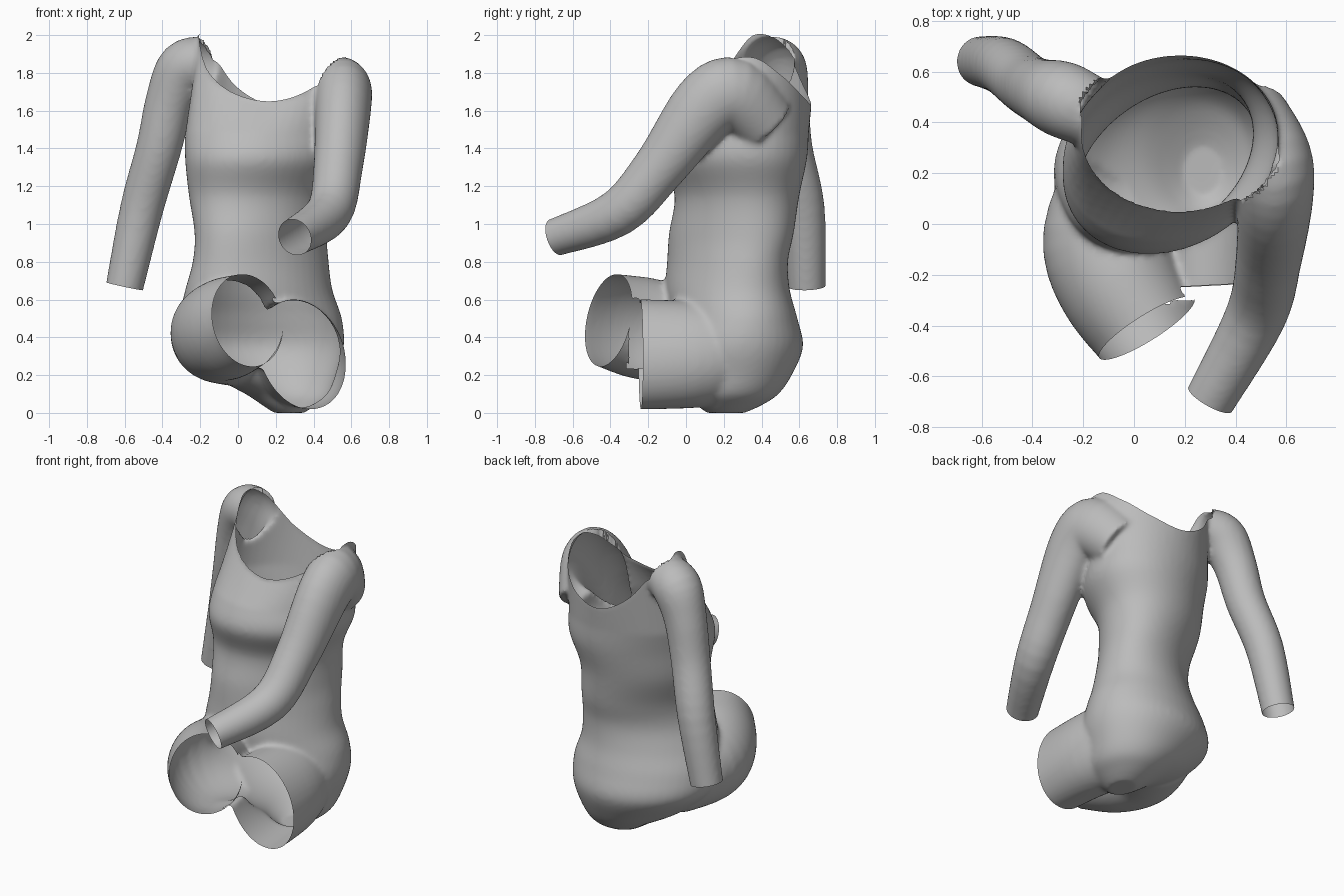
import bpy, bmesh, math
from mathutils import Vector

if "Cube" in bpy.data.objects:
    bpy.data.objects.remove(bpy.data.objects["Cube"], do_unlink=True)

SIDES = 48
ANGLES = [2 * math.pi * i / SIDES for i in range(SIDES)]

mat = bpy.data.materials.new("grey cloth")
mat.use_nodes = True
grey = (0.5, 0.5, 0.5, 1)
mat.diffuse_color = grey
mat.node_tree.nodes["Principled BSDF"].inputs["Base Color"].default_value = grey

# Neckline: an oval in plan, its height given every 30 degrees from the left shoulder
NECK = Vector((0.18, 0.36, 0))
NECK_RX, NECK_RY = 0.385, 0.305
NECK_Z = [1.88, 1.78, 1.67, 1.63, 1.73, 1.94, 2.0, 1.81, 1.69, 1.65, 1.71, 1.85]


def catmull(a, b, c, d, t):
    return b + t / 2 * (c - a + t * (2 * a - 5 * b + 4 * c - d + t * (3 * (b - c) + d - a)))


def spline(rows, steps=5):
    """Smooth rows of numbers through the given rows."""
    last = len(rows) - 1
    result = []
    for i in range(last):
        quad = [rows[min(max(i + k, 0), last)] for k in (-1, 0, 1, 2)]
        for s in range(steps):
            result.append([catmull(*column, s / steps) for column in zip(*quad)])
    return result + [list(rows[-1])]


def neck_height(a):
    t = (a / (2 * math.pi) % 1) * 12
    i = int(t)
    return catmull(*[NECK_Z[(i + k) % 12] for k in (-1, 0, 1, 2)], t - i)


def neck_polar(p):
    u, v = (p.x - NECK.x) / NECK_RX, (p.y - NECK.y) / NECK_RY
    return math.hypot(u, v), math.atan2(v, u)


def neck_ring(height):
    return [Vector((NECK.x + NECK_RX * math.cos(a), NECK.y + NECK_RY * math.sin(a),
                    height(a))) for a in ANGLES]


def loft(bm, rings):
    """Closed tube through rings of points."""
    loops = [[bm.verts.new(p) for p in ring] for ring in rings]
    for a, b in zip(loops, loops[1:]):
        for i in range(SIDES):
            j = (i + 1) % SIDES
            bm.faces.new((a[i], a[j], b[j], b[i]))
    bm.faces.new(loops[0][::-1])
    bm.faces.new(loops[-1])


def limb(bm, path, extend=0.03, roll=0.0):
    """Tube along (x, y, z, side radius, upright radius); returns its end cut."""
    rows = spline(path)
    pts = [Vector(p[:3]) for p in rows]
    radii = [p[3:] for p in rows]
    end = pts[-1].copy()
    out = (pts[-1] - pts[-2]).normalized()
    pts.append(end + out * extend)
    radii.append(radii[-1])
    rings = []
    for i, c in enumerate(pts):
        t = (pts[min(i + 1, len(pts) - 1)] - pts[max(i - 1, 0)]).normalized()
        flat = t.cross(Vector((0, 0, 1))).normalized()
        rise = flat.cross(t)
        side = flat * math.cos(roll) - rise * math.sin(roll)
        up = rise * math.cos(roll) + flat * math.sin(roll)
        rs, ru = radii[i]
        rings.append([c + side * rs * math.cos(a) + up * ru * math.sin(a) for a in ANGLES])
    loft(bm, rings)
    return end, out, side / radii[-1][0], up / radii[-1][1]


bm = bmesh.new()

# Torso: z, centre x, centre y, half width, half depth, skew
torso = [
    (0.00, 0.27, 0.21, 0.08, 0.10, 0),
    (0.04, 0.27, 0.23, 0.14, 0.17, 0),
    (0.10, 0.26, 0.25, 0.22, 0.24, 0),
    (0.20, 0.19, 0.25, 0.33, 0.31, 0.1),
    (0.35, 0.13, 0.25, 0.43, 0.37, 0.12),
    (0.50, 0.12, 0.25, 0.43, 0.34, 0.18),
    (0.65, 0.11, 0.22, 0.39, 0.33, 0.28),
    (0.80, 0.12, 0.22, 0.36, 0.32, 0.36),
    (0.95, 0.12, 0.24, 0.35, 0.33, 0.36),
    (1.15, 0.11, 0.27, 0.37, 0.33, 0.25),
    (1.34, 0.14, 0.26, 0.42, 0.38, 0.2),
    (1.48, 0.14, 0.29, 0.42, 0.36, 0.15),
]
rings = [[Vector((cx + rx * math.cos(a), cy + ry * math.sin(a + skew), z)) for a in ANGLES]
         for z, cx, cy, rx, ry, skew in spline(torso)]
rings += [neck_ring(neck_height), neck_ring(lambda a: 2.12)]
loft(bm, rings)

# Sleeves and legs
cuts = [
    limb(bm, [(-0.17, 0.44, 1.85, 0.14, 0.14), (-0.28, 0.49, 1.82, 0.15, 0.15),
              (-0.36, 0.52, 1.65, 0.13, 0.13), (-0.42, 0.55, 1.40, 0.12, 0.12),
              (-0.51, 0.62, 1.08, 0.115, 0.115), (-0.60, 0.64, 0.67, 0.10, 0.10)]),
    limb(bm, [(0.45, 0.42, 1.53, 0.16, 0.17), (0.54, 0.26, 1.69, 0.16, 0.19),
              (0.555, 0.10, 1.62, 0.15, 0.18), (0.53, -0.14, 1.30, 0.13, 0.14),
              (0.48, -0.36, 1.06, 0.12, 0.125), (0.30, -0.69, 0.93, 0.10, 0.10)]),
    limb(bm, [(0.00, 0.15, 0.40, 0.28, 0.26), (-0.10, -0.06, 0.42, 0.26, 0.26),
              (-0.05, -0.24, 0.45, 0.25, 0.27), (0.05, -0.41, 0.49, 0.22, 0.25)]),
    limb(bm, [(0.25, 0.22, 0.32, 0.27, 0.27), (0.32, 0.02, 0.31, 0.24, 0.29),
              (0.34, -0.24, 0.31, 0.22, 0.30)], roll=0.35),
]
bmesh.ops.recalc_face_normals(bm, faces=bm.faces)
mesh = bpy.data.meshes.new("bodysuit")
bm.to_mesh(mesh)
bm.free()
suit = bpy.data.objects.new("bodysuit", mesh)
bpy.context.collection.objects.link(suit)
bpy.context.view_layer.objects.active = suit
suit.select_set(True)

# Fuse the parts into one skin and relax the folds
fuse = suit.modifiers.new("fuse", "REMESH")
fuse.mode = "VOXEL"
fuse.voxel_size = 0.014
relax = suit.modifiers.new("relax", "SMOOTH")
relax.factor = 0.5
relax.iterations = 10
for name in ("fuse", "relax"):
    bpy.ops.object.modifier_apply(modifier=name)

bm = bmesh.new()
bm.from_mesh(suit.data)

# Open the cuffs and leg holes
for end, out, side, up in cuts:
    near = []
    for f in bm.faces:
        d = f.calc_center_median() - end
        if -0.05 < d.dot(out) < 0.045 and math.hypot(d.dot(side), d.dot(up)) < 1.08:
            near.append(f)
    geom = set(near)
    for f in near:
        geom.update(f.edges)
        geom.update(f.verts)
    bmesh.ops.bisect_plane(bm, geom=list(geom), plane_co=end, plane_no=out, clear_outer=True)

# Open the neck and trim its edge level with the neckline
doomed = []
for f in bm.faces:
    c = f.calc_center_median()
    r, a = neck_polar(c)
    if r < 1.06 and c.z > neck_height(a):
        doomed.append(f)
bmesh.ops.delete(bm, geom=doomed, context="FACES")
rim = [v for v in bm.verts
       if v.is_boundary and v.co.z > 1.55 and neck_polar(v.co)[0] < 1.15]
for _ in range(4):
    bmesh.ops.smooth_vert(bm, verts=rim, factor=0.5, use_axis_x=True, use_axis_y=True)
for v in rim:
    v.co.z = neck_height(neck_polar(v.co)[1])

bm.to_mesh(suit.data)
bm.free()
suit.data.materials.clear()
suit.data.materials.append(mat)
bpy.ops.object.shade_smooth_by_angle(angle=math.radians(50))
